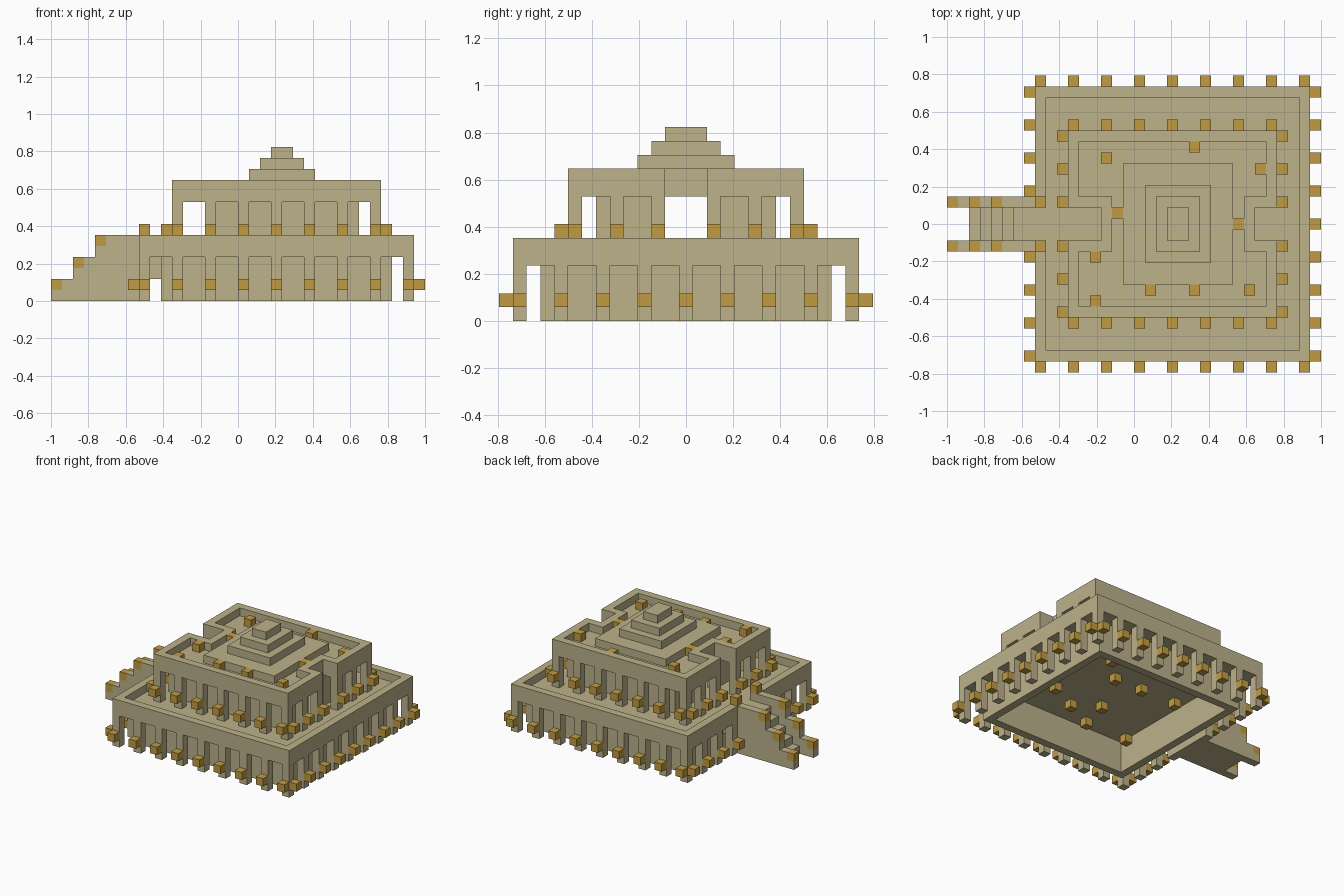
import bpy
import bmesh

cube = bpy.data.objects.get("Cube")
if cube:
    bpy.data.objects.remove(cube, do_unlink=True)

U = 2 / 34  # block size; block x runs 0..34, y is centred, z starts at 0


def material(name, colour):
    m = bpy.data.materials.new(name)
    m.use_nodes = True
    m.diffuse_color = (*colour, 1)
    bsdf = m.node_tree.nodes["Principled BSDF"]
    bsdf.inputs["Base Color"].default_value = (*colour, 1)
    bsdf.inputs["Roughness"].default_value = 0.9
    return m


STONE = material("sandstone", (0.51, 0.445, 0.26))
GOLD = material("gold lantern", (0.53, 0.33, 0.055))


def build(name, boxes, mat):
    """One object from boxes given as (x0, x1, y0, y1, z0, z1) in blocks."""
    bm = bmesh.new()
    for x0, x1, y0, y1, z0, z1 in boxes:
        verts = bmesh.ops.create_cube(bm, size=1)["verts"]
        for v in verts:
            v.co.x = (x1 if v.co.x > 0 else x0) * U - 1
            v.co.y = (y1 if v.co.y > 0 else y0) * U
            v.co.z = (z1 if v.co.z > 0 else z0) * U
    mesh = bpy.data.meshes.new(name)
    bm.to_mesh(mesh)
    bm.free()
    mesh.materials.append(mat)
    obj = bpy.data.objects.new(name, mesh)
    bpy.context.collection.objects.link(obj)
    return obj


def both(boxes):
    """Repeat boxes on the other side of y = 0."""
    return boxes + [(a, b, -d, -c, e, f) for a, b, c, d, e, f in boxes]


def cell(x, y, z, h=1):
    """A one-block-wide post; y is its centre."""
    return (x, x + 1, y - 0.5, y + 0.5, z, z + h)


def room(x0, x1, y, z0, z1):
    """Long side walls of a hollow room."""
    return both([(x0, x1, y - 1, y, z0, z1)])


def colonnade(x0, x1, y, side_ys, z, skip=()):
    """Posts around a tier and a lantern on the outside of each."""
    posts, lamps = set(), set()
    for x in range(x0, x1, 3):
        for s in (-1, 1):
            posts.add((x, s * y))
            lamps.add((x, s * (y + 1)))
    for sy in side_ys:
        for x, out in ((x0, x0 - 1), (x1 - 1, x1)):
            if (x, sy) not in skip:
                posts.add((x, sy))
                lamps.add((out, sy))
    return ([cell(a, b, z, 4) for a, b in sorted(posts)],
            [cell(a, b, z + 1) for a, b in sorted(lamps)])


# Lower tier: hollow core, floor slab, parapet, posts
build("lower_core", room(10, 31, 10.5, 0, 4)
      + [(10, 11, -9.5, 9.5, 0, 4), (30, 31, -9.5, 9.5, 0, 4)], STONE)
build("lower_floor", [(9, 32, -11.5, 11.5, 4, 5)], STONE)
build("lower_parapet", both([(8, 33, 11.5, 12.5, 4, 6), (8, 9, 2.5, 11.5, 4, 6)])
      + [(32, 33, -11.5, 11.5, 4, 6)], STONE)
posts, lamps = colonnade(8, 33, 12, range(-12, 13, 3), 0, skip={(8, 0)})
build("lower_posts", posts, STONE)
build("lower_lanterns", lamps, GOLD)

# Upper tier: core with a doorway at each end, notched roof and parapet
build("upper_core", room(14, 28, 6.5, 5, 9)
      + both([(14, 15, 1.5, 5.5, 5, 9), (27, 28, 1.5, 5.5, 5, 9)]), STONE)
build("upper_roof", [(15, 27, -7.5, 7.5, 9, 10)]
      + both([(12, 15, 2.5, 7.5, 9, 10), (27, 29, 2.5, 7.5, 9, 10)]), STONE)
build("upper_parapet", both([
    (11, 30, 7.5, 8.5, 9, 11),
    (11, 12, 1.5, 7.5, 9, 11), (12, 14, 1.5, 2.5, 9, 11),
    (29, 30, 1.5, 7.5, 9, 11), (28, 29, 1.5, 2.5, 9, 11)])
    + [(14, 15, -2.5, 2.5, 9, 11), (27, 28, -2.5, 2.5, 9, 11)], STONE)
posts, lamps = colonnade(11, 30, 8, (-8, -5, -2, 2, 5, 8), 5)
build("upper_posts", posts, STONE)
build("upper_lanterns", lamps, GOLD)

# Stepped crown
build("crown", [(21 - w, 21 + w, -w - 0.5, w + 0.5, z, z + 1)
                for w, z in ((5, 10), (3, 11), (2, 12), (1, 13))], STONE)

# Staircase: treads, stepped side walls and the link to the core
build("stair_treads", [(x, 9 if x == 6 else x + 1, -1.5, 1.5, 0, x - 1)
                       for x in range(2, 7)], STONE)
walls, lamps = [], [cell(8, s, 6) for s in (-2, 2)]
for start, end, top in ((0, 2, 2), (2, 4, 4), (4, 9, 6)):
    walls += [(start, start + 1, 1.5, 2.5, 0, top - 1),
              (start + 1, end, 1.5, 2.5, 0, top)]
    lamps += [cell(start, s, top - 1) for s in (-2, 2)]
build("stair_walls", both(walls), STONE)
build("stair_lanterns", lamps, GOLD)
build("stair_link", [(9, 10, -2.5, 2.5, 2, 4)], STONE)

# Scattered lanterns on the roof and under the lower ceiling
roof = [(14, 6), (22, 7), (28, 5), (15, 1), (26, 0),
        (13, -3), (13, -7), (18, -6), (22, -6), (27, -6)]
build("roof_lanterns", [cell(x, y, 10) for x, y in roof], GOLD)
ceiling = [(24, 5), (21, 2), (17, 2), (11, -8), (17, -8),
           (21, -6), (18, -4), (12, 2), (25, -4), (18, 6)]
build("ceiling_lanterns", [cell(x, y, 3) for x, y in ceiling], GOLD)
